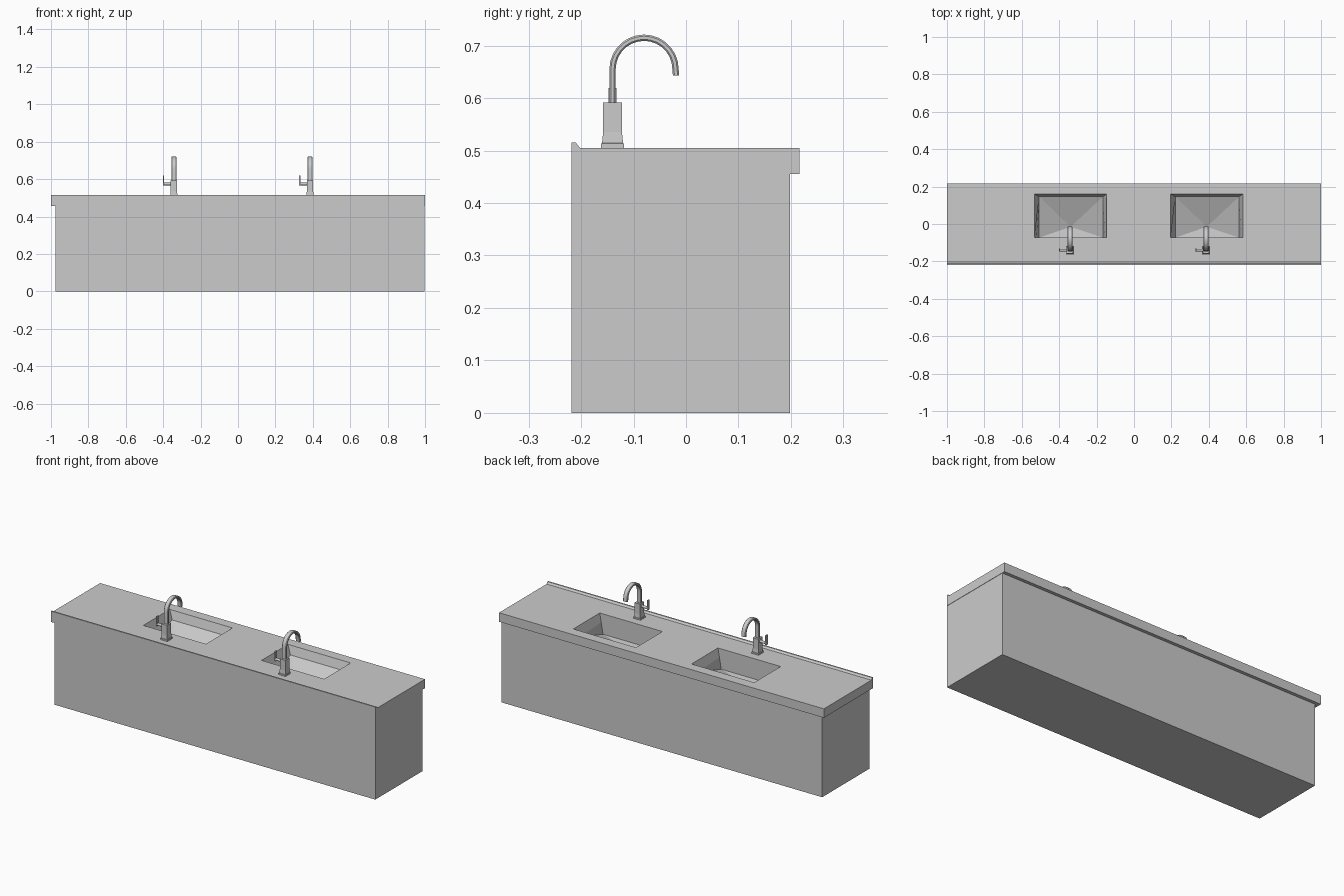
import bpy, bmesh, math
from mathutils import Vector

if "Cube" in bpy.data.objects:
    bpy.data.objects.remove(bpy.data.objects["Cube"])

SINK_X = (-0.339, 0.389)      # centres of the two basins
TOP = 0.505                   # counter surface


def make(name, bm):
    bmesh.ops.recalc_face_normals(bm, faces=bm.faces[:])
    me = bpy.data.meshes.new(name)
    bm.to_mesh(me)
    bm.free()
    ob = bpy.data.objects.new(name, me)
    bpy.context.collection.objects.link(ob)
    return ob


def loft(bm, rings, cap_start=True, cap_end=True):
    """Skin a list of point rings with quads."""
    loops = [[bm.verts.new(p) for p in r] for r in rings]
    n = len(loops[0])
    for a, b in zip(loops, loops[1:]):
        for i in range(n):
            j = (i + 1) % n
            bm.faces.new((a[i], a[j], b[j], b[i]))
    if cap_start:
        bm.faces.new(loops[0])
    if cap_end:
        bm.faces.new(loops[-1])
    return loops


def rect(x0, x1, y0, y1, z):
    return [(x0, y0, z), (x1, y0, z), (x1, y1, z), (x0, y1, z)]


def box(name, x0, x1, y0, y1, z0, z1):
    bm = bmesh.new()
    loft(bm, [rect(x0, x1, y0, y1, z0), rect(x0, x1, y0, y1, z1)])
    return make(name, bm)


# Cabinet
cabinet = box("cabinet", -0.977, 0.998, -0.218, 0.198, 0.0, 0.455)

# Countertop with raised, chamfered lip, extruded along x
profile = [(-0.218, 0.455), (0.216, 0.455), (0.216, TOP), (-0.202, TOP),
           (-0.21, 0.515), (-0.218, 0.515)]
bm = bmesh.new()
loft(bm, [[(x, y, z) for y, z in profile] for x in (-1.0, 1.0)])
countertop = make("countertop", bm)

# Basin cutter: tapered walls, floor falling to a low drain point
bm = bmesh.new()
for cx in SINK_X:
    x0, x1, y0, y1 = cx - 0.193, cx + 0.193, -0.073, 0.16
    floor = [(x0 + 0.025, y0, 0.392), (x1 - 0.02, y0, 0.392),
             (x1 - 0.02, 0.146, 0.458), (x0 + 0.025, 0.146, 0.458)]
    loops = loft(bm, [rect(x0, x1, y0, y1, 0.55), rect(x0, x1, y0, y1, TOP), floor],
                 cap_end=False)
    drain = bm.verts.new((cx, -0.015, 0.385))
    base = loops[-1]
    for i in range(4):
        bm.faces.new((base[i], base[(i + 1) % 4], drain))
cutter = make("basin_cutter", bm)
cutter.hide_render = True
cutter.display_type = 'WIRE'
for ob in (cabinet, countertop):
    mod = ob.modifiers.new("basins", 'BOOLEAN')
    mod.operation = 'DIFFERENCE'
    mod.solver = 'EXACT'
    mod.object = cutter


def spout(name, cx):
    """Flat chamfered strip swept along a gooseneck path."""
    w, t, c = 0.0135, 0.006, 0.003
    section = [(-w, -t + c), (-w + c, -t), (w - c, -t), (w, -t + c),
               (w, t - c), (w - c, t), (-w + c, t), (-w, t - c)]
    path = [(-0.14, 0.585, math.pi)]
    steps = 14
    for i in range(steps + 1):
        a = math.pi * (1 - i / steps)
        path.append((-0.08 + 0.06 * math.cos(a), 0.655 + 0.06 * math.sin(a), a))
    path.append((-0.019, 0.643, 0.0))
    bm = bmesh.new()
    loft(bm, [[(cx + u, y + v * math.cos(a), z + v * math.sin(a)) for u, v in section]
              for y, z, a in path])
    ob = make(name, bm)
    bpy.ops.object.select_all(action='DESELECT')
    ob.select_set(True)
    bpy.context.view_layer.objects.active = ob
    bpy.ops.object.shade_smooth_by_angle(angle=math.radians(30))


# Faucets
for side, sx in zip(("left", "right"), SINK_X):
    cx = sx - 0.004
    cy = -0.14
    # stepped foot and slightly tapered square body
    bm = bmesh.new()
    rings = [(0.021, 0.022, TOP - 0.002), (0.021, 0.022, 0.513), (0.019, 0.02, 0.514),
             (0.017, 0.018, 0.535), (0.017, 0.018, 0.592)]
    loft(bm, [rect(cx - a, cx + a, cy - b, cy + b, z) for a, b, z in rings])
    make(side + "_faucet_body", bm)
    spout(side + "_spout", cx)
    # side handle: round stem and upright lever
    bm = bmesh.new()
    loft(bm, [[(x, cy + 0.007 * math.cos(k * math.pi / 6), 0.574 + 0.007 * math.sin(k * math.pi / 6))
               for k in range(12)] for x in (cx - 0.053, cx - 0.015)])
    make(side + "_handle_stem", bm)
    box(side + "_handle_lever", cx - 0.058, cx - 0.052, cy - 0.008, cy + 0.008, 0.565, 0.619)
